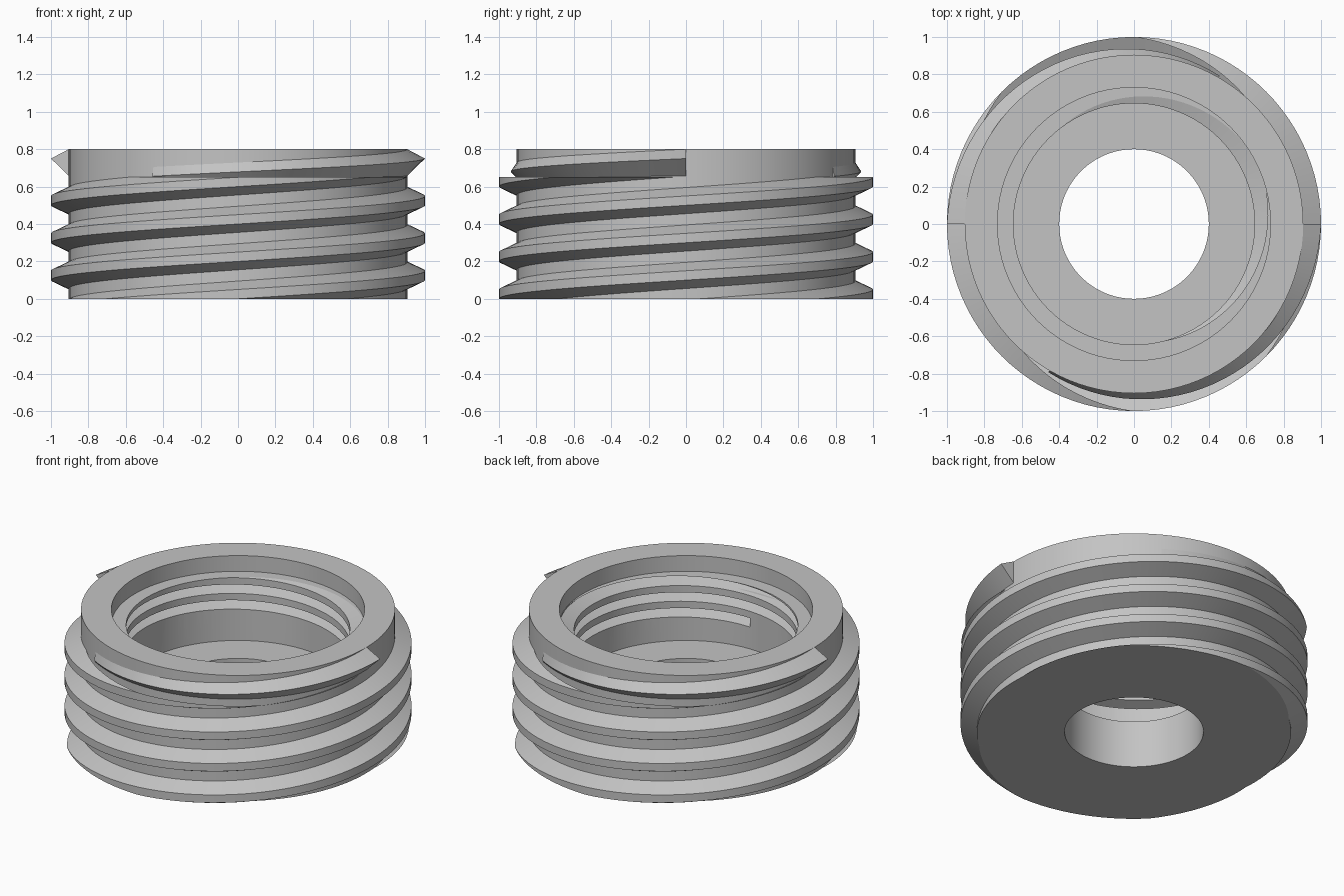
import bpy, bmesh, math
from mathutils import Vector

default = bpy.data.objects.get("Cube")
if default:
    bpy.data.objects.remove(default, do_unlink=True)

SEG = 96          # sides per turn
ROOT = 0.905      # outer wall radius

metal = bpy.data.materials.new("grey_metal")
metal.use_nodes = True
grey = (0.55, 0.55, 0.55, 1)
metal.diffuse_color = grey
metal.node_tree.nodes["Principled BSDF"].inputs["Base Color"].default_value = grey


def sweep(steps, section, closed=False):
    """Skin (radius, z) sections placed around the z axis at numbered steps."""
    bm = bmesh.new()
    rings = []
    for i in steps:
        a = math.tau * i / SEG
        rings.append([bm.verts.new((r * math.cos(a), r * math.sin(a), z))
                      for r, z in section(i / SEG)])
    pairs = list(zip(rings, rings[1:]))
    if closed:
        pairs.append((rings[-1], rings[0]))
    else:
        bm.faces.new(rings[0])
        bm.faces.new(rings[-1])
    n = len(rings[0])
    for a, b in pairs:
        for k in range(n):
            m = (k + 1) % n
            bm.faces.new((a[k], a[m], b[m], b[k]))
    bmesh.ops.recalc_face_normals(bm, faces=bm.faces)
    return bm


def clip(bm, z, direction):
    """Cut away everything past a level plane and cap the opening."""
    cut = bmesh.ops.bisect_plane(
        bm, geom=bm.verts[:] + bm.edges[:] + bm.faces[:],
        plane_co=(0, 0, z), plane_no=(0, 0, direction), clear_outer=True)
    edges = [g for g in cut["geom_cut"] if isinstance(g, bmesh.types.BMEdge)]
    bmesh.ops.triangle_fill(bm, edges=edges, use_beauty=True,
                            normal=Vector((0, 0, direction)))


def add(name, bm, turn=0):
    mesh = bpy.data.meshes.new(name)
    bm.to_mesh(mesh)
    bm.free()
    mesh.materials.append(metal)
    obj = bpy.data.objects.new(name, mesh)
    bpy.context.collection.objects.link(obj)
    obj.rotation_euler.z = turn
    return obj


def activate(obj):
    bpy.ops.object.select_all(action="DESELECT")
    obj.select_set(True)
    bpy.context.view_layer.objects.active = obj


def smooth(obj):
    activate(obj)
    bpy.ops.object.shade_smooth_by_angle(angle=math.radians(15))


# Cup body: floor with a through hole, stepped bore, plain outer wall
profile = [(0.4, 0), (ROOT, 0), (ROOT, 0.8), (0.73, 0.8),
           (0.73, 0.7), (0.645, 0.7), (0.645, 0.3), (0.4, 0.3)]
body = add("threaded_ring_body", sweep(range(SEG), lambda t: profile, closed=True))


# Inner thread: a helical V groove cut into the bore
def groove(t):
    c = 0.4925 + 0.1 * t
    return [(0.62, c - 0.036), (0.728, c - 0.003),
            (0.728, c + 0.003), (0.62, c + 0.036)]


cutter = add("groove_cutter", sweep(range(-SEG // 4, int(SEG * 2.55)), groove))
cutter.hide_render = True
activate(body)
mod = body.modifiers.new("inner_thread", "BOOLEAN")
mod.operation = "DIFFERENCE"
mod.solver = "EXACT"
mod.object = cutter
bpy.ops.object.modifier_apply(modifier=mod.name)
bpy.data.objects.remove(cutter, do_unlink=True)
smooth(body)


# Outer two-start thread, cut level at the base and below the rim
def tooth(t):
    c = 0.125 + 0.4 * t
    return [(0.88, c - 0.07), (ROOT, c - 0.07), (1, c - 0.025),
            (1, c + 0.025), (ROOT, c + 0.07), (0.88, c + 0.07)]


# Tapered lead-in of each thread, growing to a blunt end at the rim
def lead_in(t):
    f = 1 + 3 * t
    apex = 0.655 + 0.095 * f
    low = 0.64 + 0.017 * f
    return [(0.88, low), (ROOT, low), (0.915 + 0.085 * f, apex),
            (ROOT, apex + 0.05), (0.88, apex + 0.05)]


for side, turn in (("left", 0), ("right", math.pi)):
    bm = sweep(range(-56, 153), tooth)
    clip(bm, 0, -1)
    clip(bm, 0.65, 1)
    smooth(add("outer_thread_" + side, bm, turn))
    smooth(add("thread_lead_in_" + side, sweep(range(-SEG // 3, 1), lead_in), turn))
